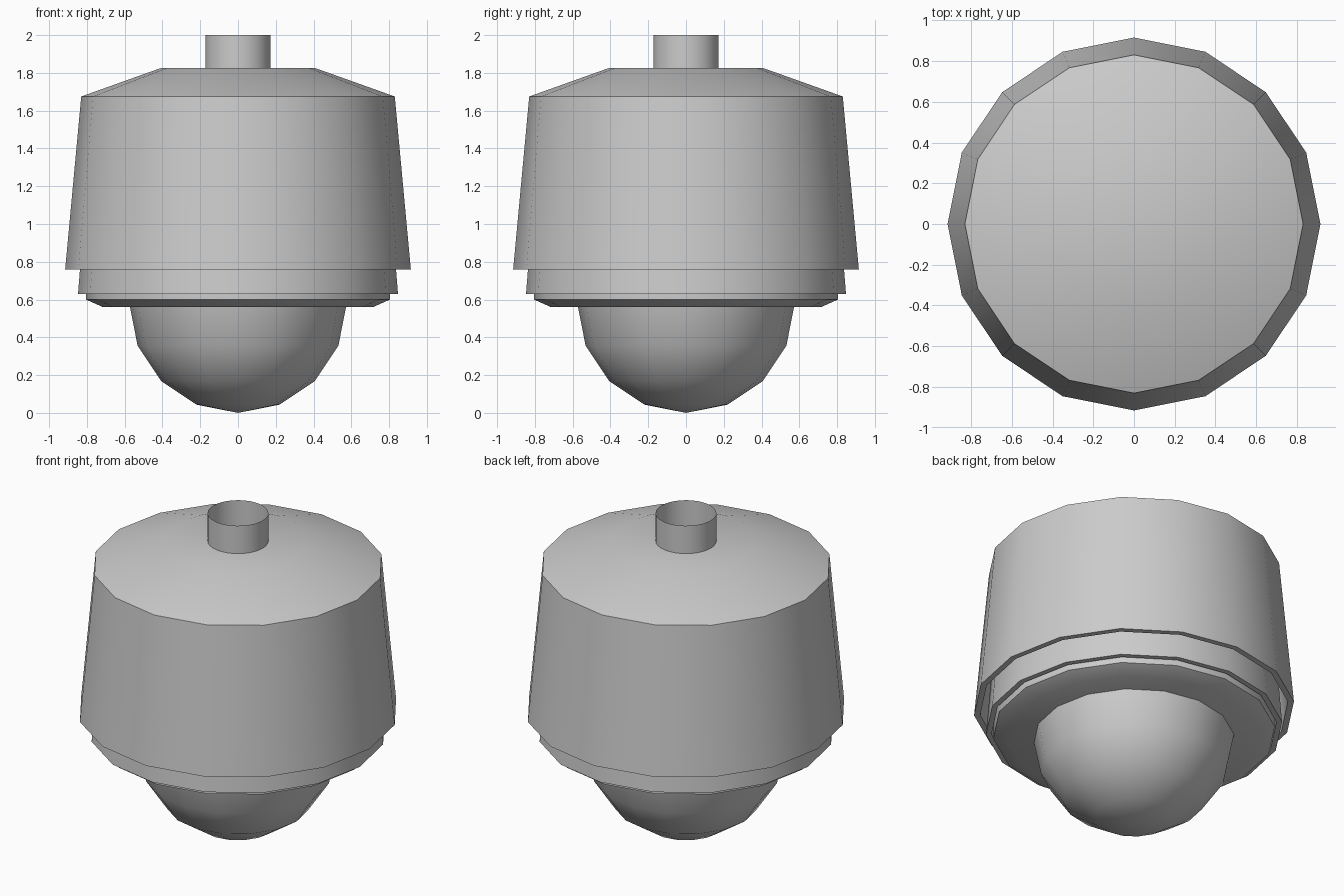
import bpy, bmesh, math

if "Cube" in bpy.data.objects:
    bpy.data.objects.remove(bpy.data.objects["Cube"])


def lathe(name, profile, segments=16, closed=False):
    """Revolve an (r, z) profile about the z axis; points with r = 0 become poles."""
    bm = bmesh.new()
    rings = []
    for r, z in profile:
        if r == 0:
            rings.append([bm.verts.new((0, 0, z))] * segments)
        else:
            rings.append([bm.verts.new((r * math.cos(2 * math.pi * i / segments),
                                        r * math.sin(2 * math.pi * i / segments), z))
                          for i in range(segments)])
    pairs = list(zip(rings, rings[1:]))
    if closed:
        pairs.append((rings[-1], rings[0]))
    for a, b in pairs:
        for i in range(segments):
            j = (i + 1) % segments
            corners = list(dict.fromkeys([a[i], a[j], b[j], b[i]]))
            bm.faces.new(corners)
    bmesh.ops.recalc_face_normals(bm, faces=bm.faces)
    mesh = bpy.data.meshes.new(name)
    bm.to_mesh(mesh)
    bm.free()
    obj = bpy.data.objects.new(name, mesh)
    bpy.context.collection.objects.link(obj)
    bpy.ops.object.select_all(action='DESELECT')
    obj.select_set(True)
    bpy.context.view_layer.objects.active = obj
    bpy.ops.object.shade_smooth_by_angle(angle=math.radians(30))
    return obj


# Outer housing: tapered thick wall with a sloped, flat-topped roof
lathe("outer_housing", [(0, 1.825), (0.41, 1.825), (0.83, 1.675), (0.915, 0.76),
                        (0.88, 0.76), (0.80, 1.65), (0.40, 1.79), (0, 1.79)])

# Inner liner ring showing below the housing
lathe("inner_liner", [(0.77, 1.60), (0.847, 0.63), (0.815, 0.63), (0.74, 1.60)],
      closed=True)

# Bevelled base plate around the dome
lathe("base_plate", [(0, 0.70), (0.805, 0.70), (0.805, 0.60), (0.715, 0.56), (0, 0.56)])

# Hemispherical dome cover
R = 0.575
dome = [(R * math.cos(math.pi / 8 * k), R - R * math.sin(math.pi / 8 * k))
        for k in range(4)]
lathe("dome_cover", dome + [(0, 0)])

# Thin open mounting pipe on the roof
lathe("mounting_pipe", [(0.173, 1.82), (0.173, 2.0)], segments=32)
